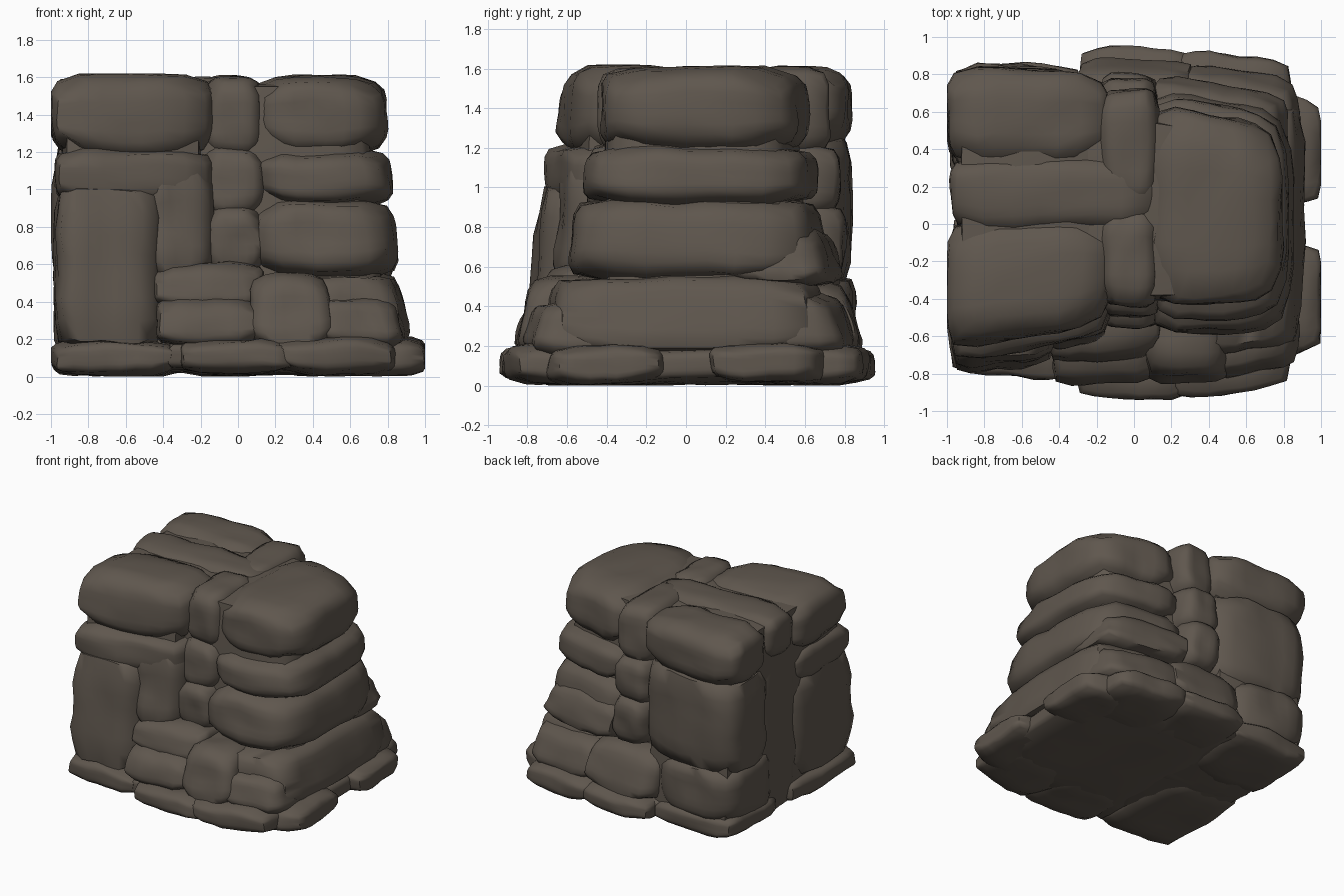
import bpy
import bmesh
from mathutils import Vector, noise

cube = bpy.data.objects.get("Cube")
if cube:
    bpy.data.objects.remove(cube, do_unlink=True)

rock = bpy.data.materials.new("dark_brown_rock")
rock.use_nodes = True
rock.diffuse_color = (0.115, 0.095, 0.076, 1)
bsdf = rock.node_tree.nodes["Principled BSDF"]
bsdf.inputs["Base Color"].default_value = rock.diffuse_color
bsdf.inputs["Roughness"].default_value = 0.9


def lerp(pair, t):
    return pair[0] + (pair[1] - pair[0]) * t


def stone(name, x, front, back, z, lean=0.0, r=0.025, corner=0.025, rough=0.022):
    """Pillowed rock: front and back give y at the low-x and high-x ends."""
    bm = bmesh.new()
    bmesh.ops.create_cube(bm, size=2)
    bmesh.ops.subdivide_edges(bm, edges=bm.edges[:], cuts=6, use_grid_fill=True)
    half = ((x[1] - x[0]) / 2, (back[0] - front[0]) / 2, (z[1] - z[0]) / 2)
    for v in bm.verts:
        u = v.co.copy()
        p = Vector()
        for i in range(3):
            # corner rounds the upright edges, r the level ones
            pull = sum((r if 2 in (i, j) else corner) * abs(u[j]) ** 5
                       for j in range(3) if j != i)
            p[i] = u[i] * (1 - min(pull / half[i], 0.4))
        s, t, h = ((c + 1) / 2 for c in p)
        co = Vector((lerp(x, s), lerp((lerp(front, s), lerp(back, s)), t), lerp(z, h)))
        # lean draws the top of the front, back and right faces inwards
        co.y -= lean * (h - 0.5) * co.y
        co.x -= lean * (h - 0.5) * max(co.x, 0)
        seed = Vector((z[0], x[0], 0))
        co += noise.noise_vector(co * 3.5 + seed) * rough
        co += noise.noise_vector(co * 8 + seed) * rough * 0.6
        co.x = max(-1, min(1, co.x))
        co.z = max(0, min(1.62, co.z))
        v.co = co
    mesh = bpy.data.meshes.new(name)
    bm.to_mesh(mesh)
    bm.free()
    mesh.materials.append(rock)
    ob = bpy.data.objects.new(name, mesh)
    bpy.context.collection.objects.link(ob)
    bpy.ops.object.select_all(action="DESELECT")
    ob.select_set(True)
    bpy.context.view_layer.objects.active = ob
    bpy.ops.object.shade_smooth_by_angle(angle=1.0)


# Inner mass that keeps the seams between the stones shallow
stone("core_left", x=(-.94, -.18), front=(-.66, -.53), back=(.79, .74), z=(.02, 1.57),
      lean=.16, r=.02, rough=.01)
stone("core_right", x=(-.3, .75), front=(-.44, -.42), back=(.66, .51), z=(.02, 1.57),
      lean=.16, r=.02, corner=.05, rough=.01)
stone("core_ledge", x=(-.35, .82), front=(-.76, -.64), back=(.79, .66), z=(.02, .48),
      lean=.1, r=.02, corner=.05, rough=.01)

# Footing course
stone("footing_middle", x=(-.4, .91), front=(-.84, -.66), back=(.84, .66), z=(.01, .2))
stone("footing_front", x=(-.31, .3), front=(-.93, -.94), back=(-.4, -.4), z=(.01, .2))
stone("footing_front_right", x=(.2, .84), front=(-.94, -.86), back=(-.3, -.3), z=(.01, .21))
stone("footing_back", x=(-.3, .3), front=(.4, .4), back=(.94, .94), z=(.01, .2))
stone("footing_back_right", x=(.2, .84), front=(.3, .3), back=(.94, .86), z=(.01, .21))
stone("footing_side_front", x=(.55, 1.01), front=(-.76, -.65), back=(-.12, -.12), z=(.01, .21))
stone("footing_side_back", x=(.55, 1.01), front=(.12, .12), back=(.76, .65), z=(.01, .21))
stone("footing_front_left", x=(-.99, -.34), front=(-.79, -.85), back=(.05, .05), z=(0, .2))
stone("footing_left_back", x=(-.98, -.28), front=(.2, .2), back=(.86, .85), z=(0, .2))

# Ledge course stepping in above the footing
stone("ledge_side", x=(.3, .89), front=(-.72, -.64), back=(.72, .64), z=(.17, .55),
      lean=.1, corner=.04)
stone("ledge_front_low", x=(-.44, .12), front=(-.84, -.84), back=(-.3, -.3), z=(.16, .43), lean=.1)
stone("ledge_front_high", x=(-.46, .14), front=(-.74, -.7), back=(-.3, -.3), z=(.36, .6), lean=.1)
stone("ledge_front_right", x=(.06, .5), front=(-.84, -.82), back=(-.3, -.3), z=(.16, .54), lean=.12)
stone("ledge_corner_front", x=(.4, .87), front=(-.83, -.73), back=(-.2, -.2), z=(.16, .42), lean=.1)
stone("ledge_back", x=(-.32, .32), front=(.3, .3), back=(.86, .85), z=(.16, .52), lean=.12)
stone("ledge_corner_back", x=(.2, .86), front=(.2, .2), back=(.85, .75), z=(.16, .46), lean=.1)

# Right-hand stack: three full courses with rounded outer corners
stone("stack_low", x=(.06, .84), front=(-.6, -.55), back=(.74, .59), z=(.53, .95),
      lean=.06, r=.035, corner=.06)
stone("stack_middle", x=(.07, .82), front=(-.53, -.48), back=(.71, .56), z=(.91, 1.22),
      lean=.05, r=.035, corner=.06)
stone("stack_top", x=(.07, .79), front=(-.45, -.4), back=(.65, .52), z=(1.18, 1.61),
      lean=.05, r=.045, corner=.06)
stone("stack_shoulder", x=(.1, .8), front=(.2, .2), back=(.8, .66), z=(.5, .8), lean=.1)

# Narrow columns between the stack and the left mass
for side, low, mid, high in (("front", -.56, -.5, -.44), ("back", .8, .77, .72)):
    for part, depth, z in (("low", low, (.53, .91)), ("middle", mid, (.85, 1.22)),
                           ("top", high, (1.17, 1.6))):
        inner = (0.1, 0.1)
        outer = (depth, depth)
        front, back = (outer, inner) if side == "front" else (inner, outer)
        stone(side + "_column_" + part, x=(-.19, .14), front=front, back=back, z=z)

# Left mass, front half
stone("front_tall_stone", x=(-.98, -.4), front=(-.8, -.73), back=(.02, .02), z=(.16, 1.02),
      lean=.08, corner=.04)
stone("front_panel", x=(-.48, -.13), front=(-.67, -.6), back=(0, 0), z=(.5, 1.14), lean=.06)
stone("front_band", x=(-.98, -.13), front=(-.75, -.58), back=(.02, .02), z=(.93, 1.21), corner=.04)
stone("front_top_slab", x=(-1, -.13), front=(-.69, -.53), back=(.02, .02), z=(1.16, 1.62),
      lean=.06, r=.045, corner=.04)

# Left mass, strip running over the top and down the side, and back half
stone("side_strip", x=(-.95, 0), front=(-.1, -.1), back=(.42, .42), z=(.02, 1.3))
stone("top_strip", x=(-.97, .12), front=(-.03, -.03), back=(.36, .36), z=(1.25, 1.6))
stone("back_low_stone", x=(-.98, -.28), front=(.2, .2), back=(.87, .83), z=(.12, .56), corner=.05)
stone("back_tall_stone", x=(-.99, -.15), front=(.28, .28), back=(.85, .8), z=(.51, 1.26), corner=.05)
stone("back_top_slab", x=(-1, -.13), front=(.32, .32), back=(.85, .8), z=(1.2, 1.61),
      r=.04, corner=.05)
